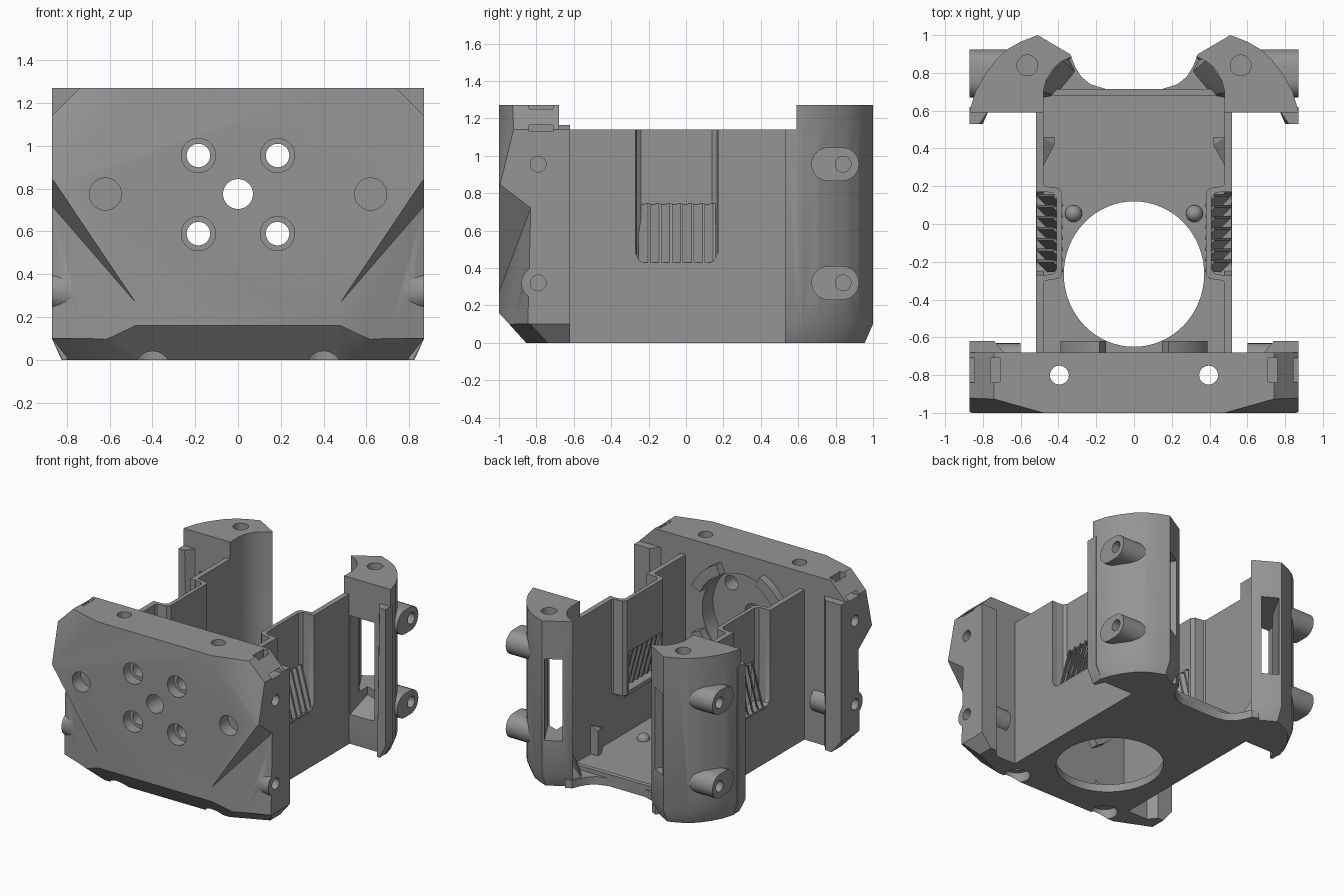
import bpy, bmesh, math
from mathutils import Vector, Matrix

if "Cube" in bpy.data.objects:
    bpy.data.objects.remove(bpy.data.objects["Cube"])

grey = bpy.data.materials.new("plastic grey")
grey.diffuse_color = (0.3, 0.3, 0.3, 1)
grey.use_nodes = True
grey.node_tree.nodes["Principled BSDF"].inputs["Base Color"].default_value = grey.diffuse_color


def finish(name, bm):
    bmesh.ops.recalc_face_normals(bm, faces=bm.faces[:])
    me = bpy.data.meshes.new(name)
    bm.to_mesh(me)
    bm.free()
    me.materials.append(grey)
    ob = bpy.data.objects.new(name, me)
    bpy.context.collection.objects.link(ob)
    return ob


def hull(name, pts, s=1):
    bm = bmesh.new()
    for x, y, z in pts:
        bm.verts.new((x * s, y, z))
    res = bmesh.ops.convex_hull(bm, input=bm.verts[:])
    junk = {v for v in res["geom_interior"] if isinstance(v, bmesh.types.BMVert)}
    bmesh.ops.delete(bm, geom=list(junk), context='VERTS')
    bmesh.ops.dissolve_limit(bm, angle_limit=0.01, verts=bm.verts[:], edges=bm.edges[:])
    return finish(name, bm)


def box(name, x, y, z, s=1):
    return hull(name, [(a, b, c) for a in x for b in y for c in z], s)


def prism(name, pts, z0, z1, s=1, chamfer=0, inner=(0, 0)):
    """Extruded outline; an optional bottom chamfer pulls the lowest ring toward a point."""
    bm = bmesh.new()
    rings = [(z0, 1), (z1, 1)]
    if chamfer:
        rings = [(z0, 1 - chamfer), (z0 + 0.1, 1), (z1, 1)]
    loops = []
    for z, k in rings:
        loops.append([bm.verts.new(((inner[0] + (x - inner[0]) * k) * s,
                                    inner[1] + (y - inner[1]) * k, z)) for x, y in pts])
    bm.faces.new(loops[0])
    bm.faces.new(loops[-1])
    n = len(pts)
    for a, b in zip(loops, loops[1:]):
        for i in range(n):
            j = (i + 1) % n
            bm.faces.new((a[i], a[j], b[j], b[i]))
    return finish(name, bm)


def cyl(name, c, r, axis, length, seg=32, scale_x=1):
    """Cylinder centred on c along axis 'X', 'Y' or 'Z'."""
    bm = bmesh.new()
    rot = {'X': Matrix.Rotation(math.pi / 2, 4, 'Y'),
           'Y': Matrix.Rotation(math.pi / 2, 4, 'X'), 'Z': Matrix()}[axis]
    m = Matrix.Translation(c) @ Matrix.Diagonal((scale_x, 1, 1, 1)) @ rot
    bmesh.ops.create_cone(bm, cap_ends=True, segments=seg, radius1=r, radius2=r,
                          depth=length, matrix=m)
    return finish(name, bm)


def boolean(ob, others, op='DIFFERENCE'):
    for other in others:
        mod = ob.modifiers.new("cut", 'BOOLEAN')
        mod.operation, mod.solver, mod.object = op, 'EXACT', other
        dg = bpy.context.evaluated_depsgraph_get()
        me = bpy.data.meshes.new_from_object(ob.evaluated_get(dg))
        ob.modifiers.clear()
        ob.data = me
        bpy.data.objects.remove(other)


def boss(name, y, y_end, z, s, x0):
    """Screw boss with a rounded end, running along x."""
    pts = []
    for i in range(24):
        a = math.tau * i / 24
        for yy in (y, y_end):
            for x in (x0, 0.87):
                pts.append((x, yy + 0.09 * math.cos(a), z + 0.09 * math.sin(a)))
    return hull(name, pts, s)


# front plate: block trimmed by planes
bm = bmesh.new()
bmesh.ops.create_cube(bm, size=1, matrix=Matrix.Translation((0, -0.84, 0.635)) @ Matrix.Diagonal((1.74, 0.32, 1.27, 1)))
planes = [((0, -1, 0.16), (0, -0.16, -0.145))]
for s in (1, -1):
    a, b, c = Vector((.48 * s, -1, 1.27)), Vector((.87 * s, -.89, 1.27)), Vector((.87 * s, -1, .82))
    n = (b - a).cross(c - a)
    planes += [(a, n if n.y < 0 else -n), ((.87 * s, 0, 1.14), (s, 0, 1)), ((.87 * s, 0, .1), (.1 * s, 0, -.08))]
for co, no in planes:
    cut = bmesh.ops.bisect_plane(bm, geom=bm.verts[:] + bm.edges[:] + bm.faces[:],
                                 plane_co=co, plane_no=no, clear_outer=True)
    bmesh.ops.contextual_create(bm, geom=[e for e in cut["geom_cut"] if isinstance(e, bmesh.types.BMEdge)])
plate = finish("front_plate", bm)

for s in (1, -1):
    # undercut lower corners, with a chamfer along their foot
    boolean(plate, [
        hull("corner_cut", [(.48, -1, .27), (.48, -1, -.1), (.48, -1.1, .27), (.48, -1.1, -.1), (.87, -1, .85),
                            (.87, -.83, .72), (.87, -.86, -.1), (.95, -1, .85), (.95, -.80, .72),
                            (.95, -.82, -.1), (.95, -1.1, .85), (.95, -1.1, -.1)], s),
        hull("foot_cut", [(.48, -1.01, .1), (.90, -.82, .1), (.44, -.88, -.01), (.83, -.71, -.01),
                          (.6, -1.2, .1), (1, -1, .1), (.6, -1.2, -.01), (1, -1, -.01)], s)])
    # ears behind the plate
    boolean(plate, [hull("ear", [(x, y, z) for x, y in ((.68, -.69), (.74, -.62), (.87, -.62), (.87, -.7))
                                 for z in (.1, 1.14)] + [(.68, -.69, 0), (.74, -.62, 0), (.79, -.62, 0), (.79, -.7, 0)], s),
                    boss("boss", -.79, -.72, .32, s, .6)], 'UNION')
    # pin holes, side screw holes and strap slots
    cuts = [cyl("c", (.395 * s, -.8, .6), .05, 'Z', 2), cyl("c", (.4 * s, -.8, 0), .092, 'Z', .15),
            cyl("c", (.62 * s, -1, .775), .075, 'Y', .2),
            box("c", (.71, .76), (-.84, -.71), (1.13, 1.4), s),
            box("c", (.71, .9), (-.84, -.71), (1.13, 1.165), s)]
    for z in (.32, .955):
        cuts.append(cyl("c", (.87 * s, -.79, z), .042, 'X', .3))
    for z in (.59, .955):
        cuts += [cyl("c", (.185 * s, -.9, z), .055, 'Y', .8), cyl("c", (.185 * s, -1, z), .08, 'Y', .16)]
    boolean(plate, cuts)
# motor seat at the back of the plate
boolean(plate, [cyl("c", (0, -.9, .775), .07, 'Y', .8), cyl("c", (0, -.68, .775), .34, 'Y', .26, 48)])

# curved ridges round the motor seat
for k in range(4):
    mid = math.pi / 4 + k * math.pi / 2
    angs = [mid - .35 + .7 * i / 8 for i in range(9)]
    outline = [(.43 * math.cos(a), .43 * math.sin(a)) for a in angs]
    outline += [(.35 * math.cos(a), .35 * math.sin(a)) for a in reversed(angs)]
    ridge = prism("seat_ridge", outline, 0, .07)
    ridge.data.transform(Matrix.Translation((0, -.62, .775)) @ Matrix.Rotation(math.pi / 2, 4, 'X'))

# floor with a large round opening and scooped rear edge
half = [(.5, -.7), (.5, .75), (.38, .91), (.335, .89), (.31, .83), (.28, .78), (.23, .74), (.15, .715)]
floor = prism("floor", half + [(-x, y) for x, y in reversed(half)], 0, .06)
boolean(floor, [cyl("c", (0, -.265, 0), .385, 'Z', 1, 64, .965)])
box("rear_lip", (-.48, .48), (.68, .715), (.03, .09))

post_outline = [(.48, .59), (.48, .70), (.465, .76), (.43, .82), (.385, .86), (.33, .885), (.34, .9), (.51, 1),
                (.6, .965), (.67, .925), (.73, .87), (.79, .79), (.84, .70), (.87, .60), (.87, .59)]
wall_outer = [(.52, -.31), (.505, -.275), (.43, -.265), (.41, -.24), (.41, .14), (.43, .165), (.505, .175), (.52, .21)]
wall_inner = [(.48, .21), (.47, .2), (.40, .19), (.38, .165), (.38, -.265), (.40, -.29), (.47, -.3), (.48, -.31)]

for s in (1, -1):
    side = "right" if s == 1 else "left"
    # rear post, hollow with a tall window
    post = prism(side + "_rear_post", post_outline, 0, 1.27, s, .13, (.52, .66))
    boolean(post, [hull("ear", [(x, y, z) for x, y in ((.77, .6), (.82, .53), (.87, .53), (.87, .62), (.77, .62))
                                for z in (.1, 1.14)] + [(.77, .6, 0), (.80, .53, 0), (.82, .53, 0), (.82, .62, 0)], s)]
            + [boss("boss", .835, .76, z, s, .55) for z in (.32, .955)], 'UNION')
    cuts = [hull("c", [(.53, .5, z) for z in (.2, .98)] + [(.76, .5, z) for z in (.2, .98)]
                 + [(.53, .8, z) for z in (.3, .98)] + [(.7, .74, z) for z in (.3, .98)], s),
            hull("c", [(x, y, z) for x, y in ((.56, .64), (.66, .7), (.36, .98), (.46, 1.06)) for z in (.36, .98)], s),
            cyl("c", (.565 * s, .84, 1.27), .055, 'Z', .3)]
    cuts += [cyl("c", (.87 * s, .84, z), .042, 'X', .3) for z in (.32, .955)]
    boolean(post, cuts)
    # sloped fillet between floor and post
    hull(side + "_post_fillet", [(.5, .66, .03), (.36, .89, .03), (.33, .86, .03), (.30, .80, .03), (.40, .68, .03),
                                 (.5, .70, .22), (.39, .87, .22), (.44, .86, .22)], s)
    # side wall with an inward pocket
    wall = box(side + "_wall", (.48, .52), (-.7, .72), (0, 1.14), s)
    boolean(wall, [hull("c", [(x, y, z) for x in (.4, .6) for y, z in
                              ((-.27, 1.3), (.17, 1.3), (-.27, .48), (.17, .48), (-.25, .44), (.15, .44), (-.21, .42), (.11, .42))], s)])
    liner = prism(side + "_wall_pocket", wall_outer + wall_inner, .42, 1.14, s)
    boolean(liner, [box("c", (.3, .46), (-.24, .14), (.3, .74), s)])
    box(side + "_pocket_sill", (.40, .515), (-.27, .17), (.40, .43), s)
    # slanted vent slats
    for i in range(7):
        y = -.255 + .058 * i
        hull(side + "_vent_slat", [(x + dx, y + dy, z) for x, z in ((.49, .425), (.405, .745))
                                   for dx, dy in ((-.03, 0), (-.03, .014), (.022, .052), (.022, .066))], s)
    # small upright rib and floor stud
    hull(side + "_floor_rib", [(.485, .30, .05), (.485, .30, .2), (.485, .46, .05), (.485, .46, .28),
                               (.42, .42, .05), (.42, .42, .25), (.42, .46, .05), (.42, .46, .25)], s)
    bm = bmesh.new()
    bmesh.ops.create_uvsphere(bm, u_segments=20, v_segments=10, radius=.045,
                              matrix=Matrix.Translation((.32 * s, .055, .06)))
    finish(side + "_floor_stud", bm)
    # low braces between floor and front plate
    hull(side + "_front_brace", [(.2, -.69, .03), (.4, -.69, .03), (.35, -.62, .03), (.22, -.62, .03),
                                 (.22, -.69, .16), (.4, -.69, .16)], s)

# smooth the rounded surfaces, keep edges sharp
for ob in bpy.context.scene.objects:
    ob.select_set(True)
    bpy.context.view_layer.objects.active = ob
bpy.ops.object.shade_smooth_by_angle(angle=math.radians(30))
